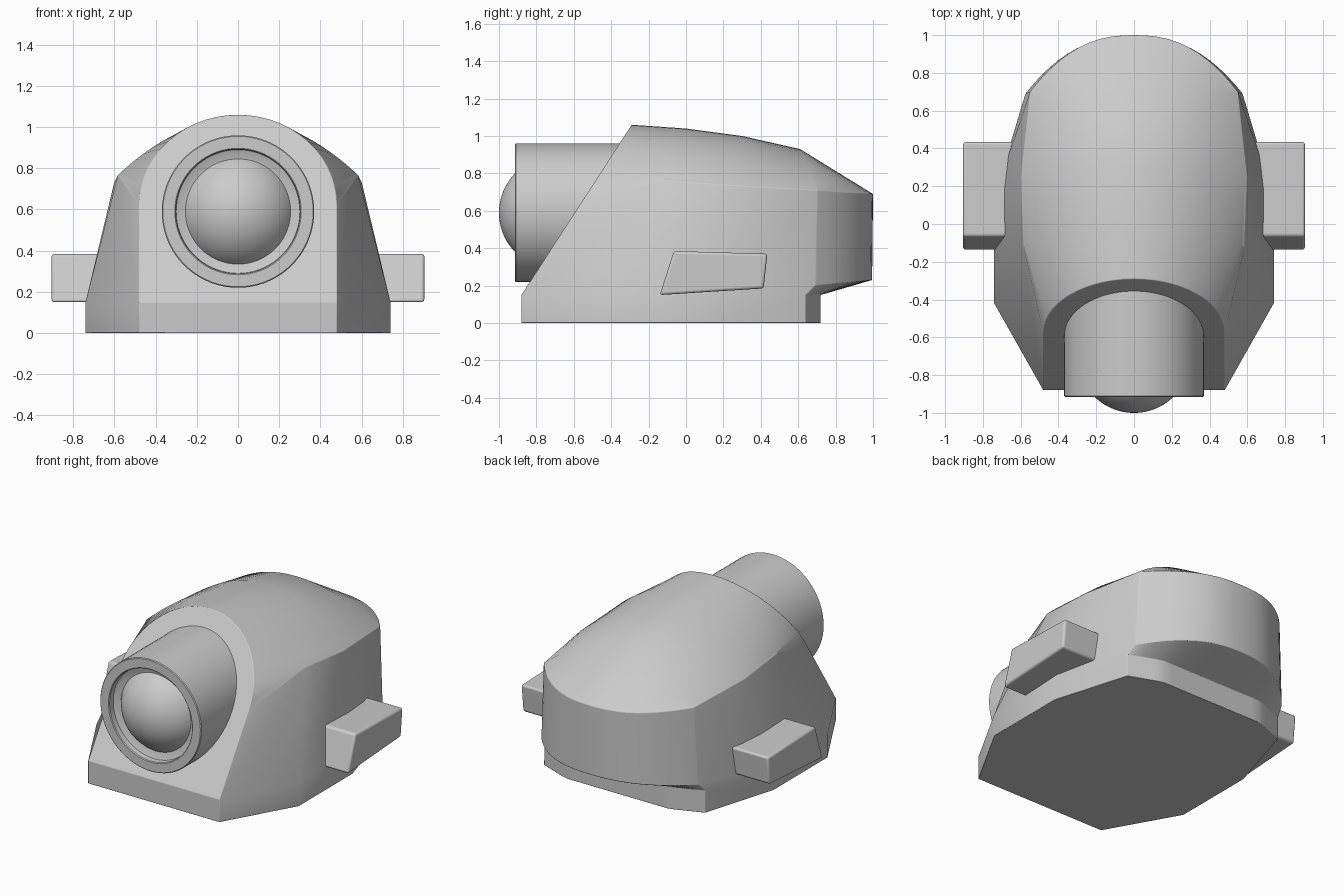
import bpy, bmesh, math
from mathutils import Vector

if "Cube" in bpy.data.objects:
    bpy.data.objects.remove(bpy.data.objects["Cube"])

N = 14  # steps along each arch


def finish(name, bm, bevel=0.0, angle=30):
    bmesh.ops.remove_doubles(bm, verts=bm.verts, dist=0.0005)
    bmesh.ops.recalc_face_normals(bm, faces=bm.faces)
    me = bpy.data.meshes.new(name)
    bm.to_mesh(me)
    bm.free()
    ob = bpy.data.objects.new(name, me)
    bpy.context.collection.objects.link(ob)
    bpy.ops.object.select_all(action='DESELECT')
    ob.select_set(True)
    bpy.context.view_layer.objects.active = ob
    bpy.ops.object.shade_smooth_by_angle(angle=math.radians(angle))
    if bevel:
        m = ob.modifiers.new("soft_edges", 'BEVEL')
        m.width, m.segments = bevel, 3
        m.limit_method, m.angle_limit = 'ANGLE', math.radians(32)
    return ob


def add_face(bm, pts):
    # each face is added with its mirror image; coincident points are dropped
    clean = []
    for p in pts:
        if all((Vector(p) - Vector(q)).length > 0.0005 for q in clean):
            clean.append(p)
    if len(clean) < 3:
        return
    for s in (1, -1):
        bm.faces.new([bm.verts.new((s * x, y, z)) for x, y, z in clean])


def skin(bm, a, b):
    for i in range(len(a) - 1):
        add_face(bm, [a[i], a[i + 1], b[i + 1], b[i]])


def arch(shoulder, apex, round_top=False):
    (w, ys, zs), (ya, za) = shoulder, apex
    pts = []
    for i in range(N + 1):
        t = math.pi / 2 * i / N
        f = math.sin(t) if round_top else math.sin(t) ** 2
        pts.append((w * math.cos(t), ys + (ya - ys) * f, zs + (za - zs) * f))
    return pts


def slant(z):
    return -0.88 + (z - 0.15) * 0.648


# Body: slanted front section, then three sections towards the back
# base x, base y, wall foot, shoulder, apex (y, z)
sections = [
    ((0.48, -0.88), (0.48, -0.88, 0.15), (0.48, slant(0.62), 0.62), (slant(1.06), 1.06)),
    ((0.74, -0.42), (0.74, -0.42, 0.15), (0.585, -0.12, 0.765), (0.0, 1.04)),
    ((0.74, 0.14), (0.74, 0.14, 0.15), (0.60, 0.25, 0.735), (0.30, 1.00)),
    ((0.59, 0.64), (0.575, 0.69, 0.20), (0.55, 0.70, 0.71), (0.61, 0.93)),
]
bm = bmesh.new()
rows, arches = [], []
for k, ((bx, by), foot, shoulder, apex) in enumerate(sections):
    top = arch(shoulder, apex, k == 0)
    arches.append(top)
    rows.append([(bx, by, 0), (bx, by, 0.15), foot] + top)
for a, b in zip(rows, rows[1:]):
    skin(bm, a, b)

# Back: curved rim, wall, underside and base outline
rim, foot, base_top, base_low = [], [], [], []
for i in range(N + 1):
    u = math.cos(math.pi / 2 * i / N)
    f = 1 - u ** 2.4
    rim.append((0.55 * u, 0.70 + 0.30 * f, 0.71 - 0.02 * f))
    foot.append((0.575 * u, 0.69 + 0.305 * f, 0.20 + 0.03 * f))
    x = 0.59 * u
    y = 0.72 if x < 0.38 else 0.72 - 0.08 * (x - 0.38) / 0.21
    base_top.append((x, y, 0.15))
    base_low.append((x, y, 0))
for a, b in zip([arches[-1], rim, foot, base_top], [rim, foot, base_top, base_low]):
    skin(bm, a, b)

# Front faces and floor
flip = lambda pts: [(-x, y, z) for x, y, z in reversed(pts)]
front = rows[0]
loops = [front[2:] + flip(front[2:-1]), front[:2] + flip(front[:2])]
outline = [r[0] for r in rows] + base_low[1:]
loops.append(outline + flip(outline[:-1]))
for loop in loops:
    bm.faces.new([bm.verts.new(p) for p in loop])
finish("body", bm, 0.014, 32)

# Side fins
profile = [(-0.14, 0.15), (-0.065, 0.385), (0.435, 0.37), (0.415, 0.185)]
for side, label in ((1, "right_fin"), (-1, "left_fin")):
    bm = bmesh.new()
    inner, outer = [[bm.verts.new((side * x, y, z)) for y, z in profile] for x in (0.5, 0.905)]
    bm.faces.new(inner)
    bm.faces.new(outer)
    for i in range(4):
        j = (i + 1) % 4
        bm.faces.new([inner[i], inner[j], outer[j], outer[i]])
    finish(label, bm, 0.014)


def lathe(name, profile, steps=72):
    # revolve (radius, y) points round the barrel axis
    bm = bmesh.new()
    axis = Vector((0, 0, 0.59))
    vs = [bm.verts.new((r, y, 0.59)) for r, y in profile]
    es = [bm.edges.new(p) for p in zip(vs, vs[1:])]
    bmesh.ops.spin(bm, geom=vs + es, cent=axis, axis=(0, 1, 0), angle=2 * math.pi,
                   steps=steps, use_duplicate=False)
    return finish(name, bm)


# Barrel with recessed front, and domed lens
lathe("barrel", [(0, -0.1), (0.37, -0.1), (0.37, -0.91), (0.365, -0.915), (0.307, -0.915),
                 (0.302, -0.91), (0.30, -0.875), (0.25, -0.855), (0, -0.855)])
R = 0.30
lathe("lens", [(R * math.sin(a), -1.0 + R - R * math.cos(a))
               for a in [math.radians(62) * i / 16 for i in range(17)]])
